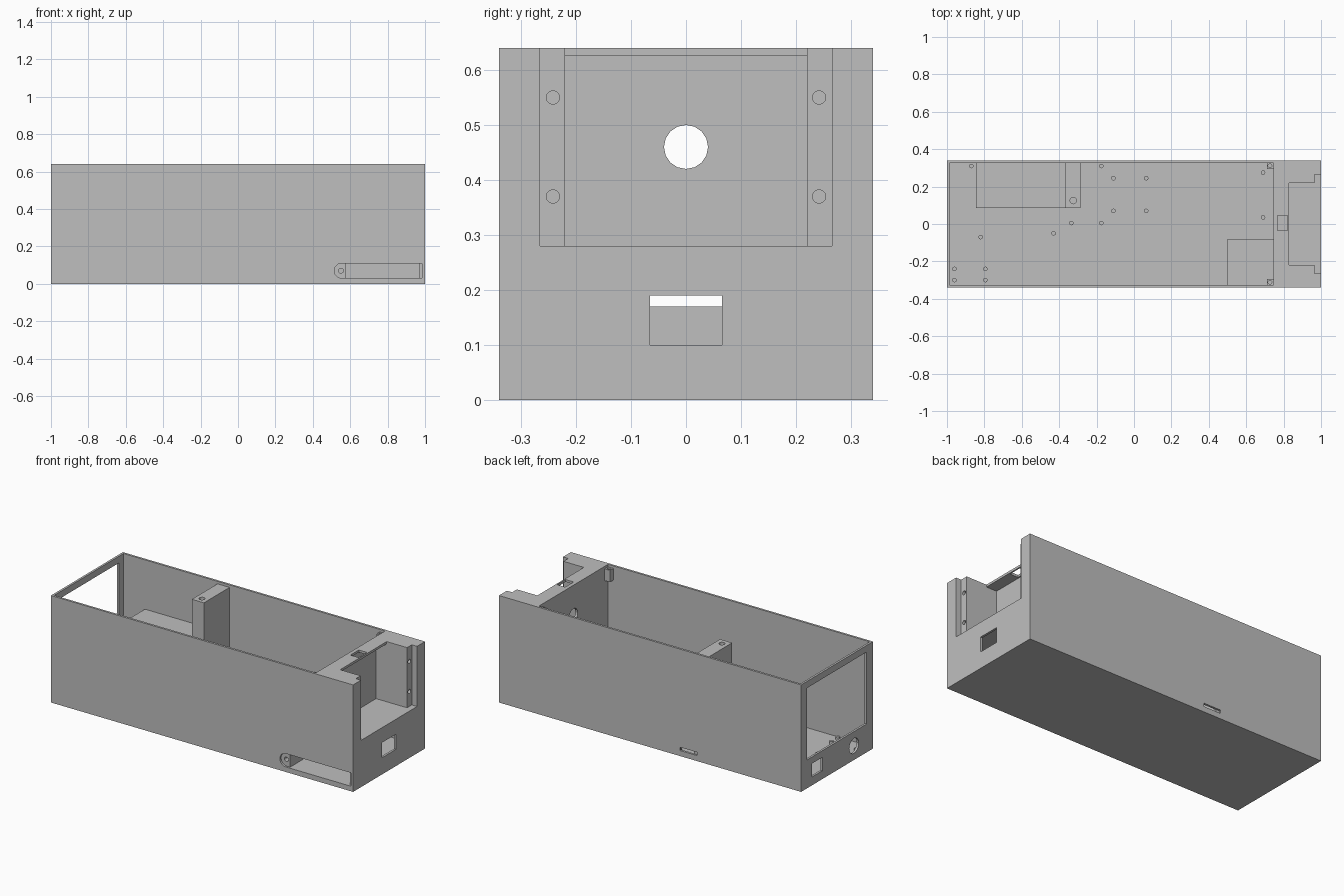
import bpy
import bmesh
from mathutils import Matrix, Vector

if "Cube" in bpy.data.objects:
    bpy.data.objects.remove(bpy.data.objects["Cube"], do_unlink=True)

grey = bpy.data.materials.new("plain_grey")
grey.use_nodes = True
grey.diffuse_color = (0.52, 0.52, 0.52, 1)
for node in grey.node_tree.nodes:
    if node.type == "BSDF_PRINCIPLED":
        node.inputs["Base Color"].default_value = grey.diffuse_color


def finish(name, bm):
    mesh = bpy.data.meshes.new(name)
    bm.to_mesh(mesh)
    bm.free()
    mesh.materials.append(grey)
    obj = bpy.data.objects.new(name, mesh)
    bpy.context.collection.objects.link(obj)
    return obj


def box(name, x, y, z):
    """Box from three (low, high) ranges."""
    bm = bmesh.new()
    bmesh.ops.create_cube(bm, size=1)
    for v in bm.verts:
        v.co = Vector([lo + (c + 0.5) * (hi - lo) for c, (lo, hi) in zip(v.co, (x, y, z))])
    return finish(name, bm)


def rod(name, centre, radius, length, axis="Z", sides=24):
    """Cylinder centred on a point, along one axis."""
    bm = bmesh.new()
    bmesh.ops.create_cone(bm, cap_ends=True, segments=sides, radius1=radius,
                          radius2=radius, depth=length)
    turn = Vector((0, 0, 1)).rotation_difference(
        Vector([1 if a == axis else 0 for a in "XYZ"])).to_matrix().to_4x4()
    bmesh.ops.transform(bm, matrix=Matrix.Translation(centre) @ turn, verts=bm.verts)
    return finish(name, bm)


def cut(obj, cutters):
    """Subtract each cutter in turn and discard it."""
    bpy.context.view_layer.objects.active = obj
    for cutter in cutters:
        cutter.hide_render = True
        mod = obj.modifiers.new("cut", "BOOLEAN")
        mod.operation = "DIFFERENCE"
        mod.solver = "EXACT"
        mod.object = cutter
        bpy.ops.object.modifier_apply(modifier=mod.name)
        bpy.data.objects.remove(cutter, do_unlink=True)


# Outer shell with its main cavity and the hollow below the end pocket
IN = 0.327
FLOOR = 0.015
shell = box("shell", (-1, 1), (-0.34, 0.34), (0, 0.64))
cut(shell, [
    box("cavity", (-0.987, 0.745), (-IN, IN), (FLOOR, 0.8)),
    box("under_hollow", (0.7, 0.987), (-IN, IN), (FLOOR, 0.265)),
])

# End pocket with overhanging lip, stepped mouth and openings
cut(shell, [
    box("pocket", (0.76, 0.9), (-0.22, 0.22), (0.28, 0.626)),
    box("pocket_mouth", (0.83, 1.1), (-0.22, 0.22), (0.28, 0.8)),
    box("pocket_step", (0.965, 1.1), (-0.265, 0.265), (0.28, 0.8)),
    box("lip_slot", (0.768, 0.822), (-0.035, 0.045), (0.6, 0.7)),
    rod("cable_hole", (0.75, 0, 0.46), 0.04, 0.1, "X", 16),
    box("end_slot", (0.95, 1.1), (-0.065, 0.065), (0.1, 0.19)),
])
cut(shell, [rod("step_hole", (0.965, y, z), 0.012, 0.08, "X")
            for y in (-0.242, 0.242) for z in (0.37, 0.55)])

# Window and connector openings in the far end and rear wall
cut(shell, [
    box("window", (-1.1, -0.95), (-0.28, 0.285), (0.17, 0.6)),
    box("socket_opening", (-1.1, -0.95), (0.14, 0.235), (0.05, 0.13)),
    rod("round_opening", (-1, -0.16, 0.085), 0.045, 0.1, "X"),
    box("rear_slot", (-0.31, -0.197), (0.3, 0.4), (0.033, 0.053)),
])

# Round-ended recess in the front wall
cut(shell, [
    box("recess", (0.555, 0.985), (-0.4, -0.32), (0.03, 0.11)),
    rod("recess_end", (0.555, -0.36, 0.07), 0.04, 0.08, "Y"),
])

# Compartment behind the recess
compartment = box("front_compartment", (0.5, 0.989), (-0.328, -0.08), (0.01, 0.125))
cut(compartment, [
    box("compartment_space", (0.575, 0.97), (-0.4, -0.095), (0.03, 0.11)),
    rod("compartment_screw_hole", (0.55, -0.33, 0.07), 0.013, 0.1, "Y"),
])

# Rear platform and tall post
box("platform", (-0.845, -0.365), (0.085, 0.33), (0.01, 0.345))
post = box("tall_post", (-0.365, -0.285), (0.085, 0.33), (0.01, 0.625))
cut(post, [rod("post_hole", (-0.325, 0.125, 0.6), 0.017, 0.2)])

# Lid screw lugs in the cavity corners
for side, label in ((-1, "front"), (1, "rear")):
    y = sorted((side * 0.295, side * 0.33))
    lug = box(label + "_lid_lug", (0.71, 0.748), y, (0.555, 0.625))
    cut(lug, [rod("lug_hole", (0.727, side * 0.311, 0.62), 0.01, 0.08)])

# Mounting pegs on the floor
pegs = [(-0.87, 0.31), (-0.175, 0.31), (-0.175, 0.005), (-0.335, 0.005),
        (-0.43, -0.05), (-0.82, -0.07), (0.69, 0.275), (0.69, 0.035)]
pegs += [(x, y) for x in (-0.11, 0.065) for y in (0.07, 0.245)]
pegs += [(x, y) for x in (-0.96, -0.795) for y in (-0.24, -0.3)]
for i, (x, y) in enumerate(pegs):
    rod(f"floor_peg_{i + 1}", (x, y, 0.02), 0.012, 0.02, sides=16)
